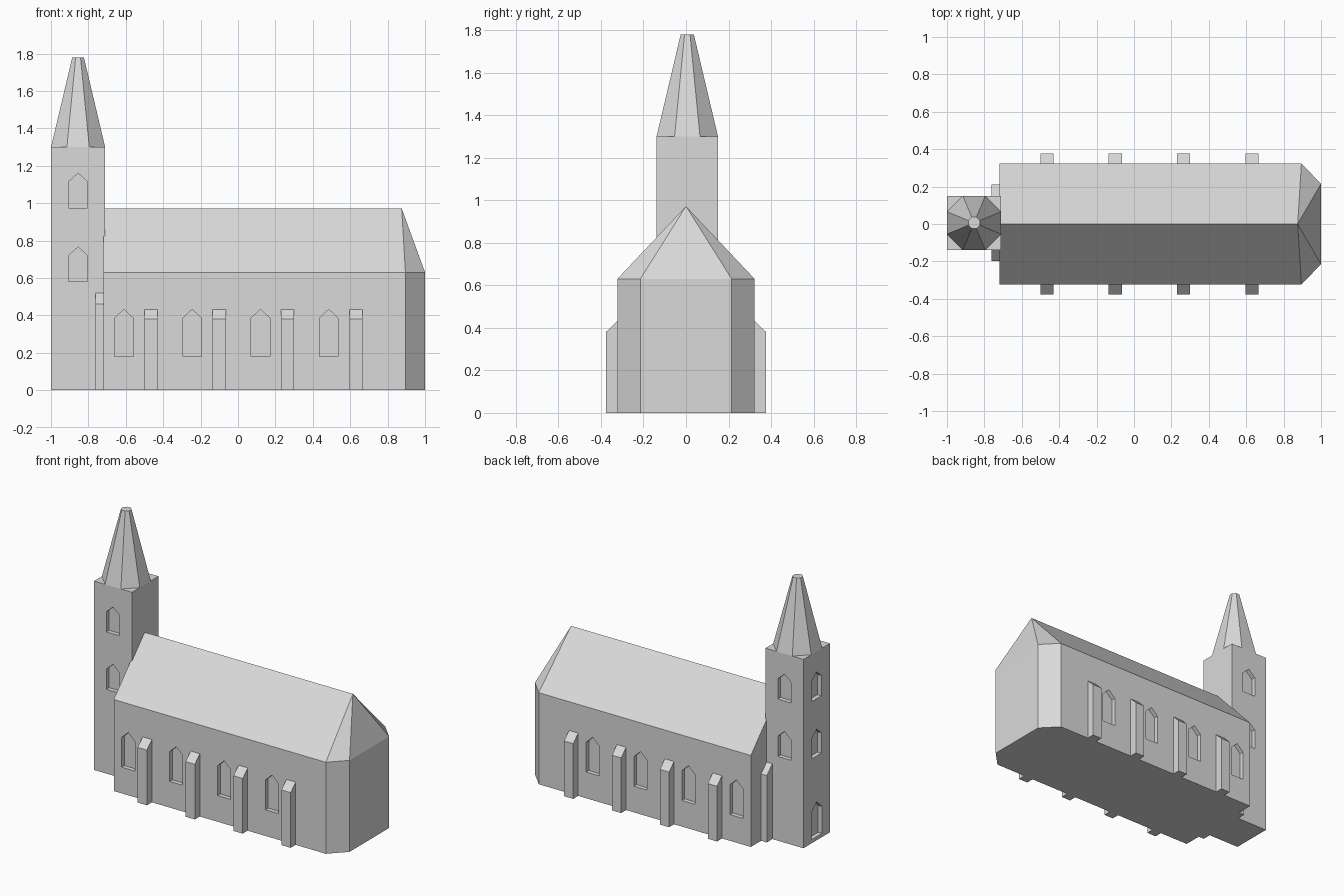
import bpy, bmesh, math
from mathutils import Matrix, Vector

if "Cube" in bpy.data.objects:
    bpy.data.objects.remove(bpy.data.objects["Cube"])

stone = bpy.data.materials.new("grey stone")
stone.diffuse_color = (0.7, 0.7, 0.7, 1)
stone.use_nodes = True
stone.node_tree.nodes["Principled BSDF"].inputs["Base Color"].default_value = stone.diffuse_color


def finish(bm, name):
    bmesh.ops.recalc_face_normals(bm, faces=bm.faces)
    me = bpy.data.meshes.new(name)
    bm.to_mesh(me)
    bm.free()
    me.materials.append(stone)
    ob = bpy.data.objects.new(name, me)
    bpy.context.collection.objects.link(ob)
    return ob


def extrude(bm, points, vec):
    """Extrude a closed outline along a vector into a solid."""
    a = [bm.verts.new(p) for p in points]
    b = [bm.verts.new(Vector(p) + Vector(vec)) for p in points]
    bm.faces.new(a)
    bm.faces.new(b[::-1])
    for i in range(len(a)):
        j = (i + 1) % len(a)
        bm.faces.new((a[i], a[j], b[j], b[i]))


def arch(bm, centre, along, inward, w, z0, z1, z2, depth=0.03):
    """Pointed opening sunk into a wall at the given centre."""
    outline = [(-w, z0), (w, z0), (w, z1), (0, z2), (-w, z1)]
    c, u, n = Vector(centre), Vector(along), Vector(inward)
    pts = [c + u * s + Vector((0, 0, z)) - n * 0.05 for s, z in outline]
    extrude(bm, pts, n * (0.05 + depth))


def carve(ob, bm):
    cutter = finish(bm, ob.name + "_cutter")
    cutter.hide_render = True
    mod = ob.modifiers.new("openings", 'BOOLEAN')
    mod.operation = 'DIFFERENCE'
    mod.solver = 'EXACT'
    mod.object = cutter
    bpy.context.view_layer.objects.active = ob
    bpy.ops.object.modifier_apply(modifier=mod.name)
    bpy.data.objects.remove(cutter)


# Nave: walls with a chamfered east end, closed by a hipped roof
W, X0, EAVE, RIDGE = 0.323, -0.72, 0.63, 0.972
plan = [(X0, -W), (0.895, -W), (1.0, -0.215), (1.0, 0.215), (0.895, W), (X0, W)]
bm = bmesh.new()
low = [bm.verts.new((x, y, 0)) for x, y in plan]
top = [bm.verts.new((x, y, EAVE)) for x, y in plan]
west = bm.verts.new((X0, 0, RIDGE))
east = bm.verts.new((0.875, 0, RIDGE))
bm.faces.new(low[::-1])
for i in range(5):
    bm.faces.new((low[i], low[i + 1], top[i + 1], top[i]))
bm.faces.new((low[5], low[0], top[0], west, top[5]))
bm.faces.new((top[0], top[1], east, west))
bm.faces.new((top[4], top[5], west, east))
for i in (1, 2, 3):
    bm.faces.new((top[i], top[i + 1], east))
nave = finish(bm, "nave")

# Nave windows
bm = bmesh.new()
for s in (-1, 1):
    for i in range(4):
        arch(bm, (-0.61 + 0.365 * i, s * W, 0), (1, 0, 0), (0, -s, 0),
             0.05, 0.18, 0.385, 0.432)
carve(nave, bm)

# Side buttresses with sloped tops
for s, side in ((-1, "south"), (1, "north")):
    for i in range(4):
        x = -0.5 + 0.365 * i
        bm = bmesh.new()
        extrude(bm, [(x, s * y, z) for y, z in
                     ((0.31, 0), (0.377, 0), (0.377, 0.38), (0.323, 0.432), (0.31, 0.432))],
                (0.07, 0, 0))
        finish(bm, f"{side}_buttress_{i + 1}")

# Tower
TX, TY, H, TOP = -0.855, 0.006, 0.1445, 1.30
bm = bmesh.new()
extrude(bm, [(TX + a * H, TY + b * H, 0) for a, b in ((-1, -1), (1, -1), (1, 1), (-1, 1))],
        (0, 0, TOP))
tower = finish(bm, "tower")

# Tower windows on three sides and the west door
bm = bmesh.new()
for n in (Vector((0, 1, 0)), Vector((0, -1, 0)), Vector((1, 0, 0))):
    centre = Vector((TX, TY, 0)) - n * H
    along = (n.y, -n.x, 0)
    for z in (0.58, 0.975):
        arch(bm, centre, along, n, 0.05, z, z + 0.14, z + 0.185)
arch(bm, (TX - H, TY, 0), (0, 1, 0), (1, 0, 0), 0.058, 0.025, 0.21, 0.265)
carve(tower, bm)

# Eight-sided spire with a blunt tip
k = 1 / math.cos(math.pi / 8)
bm = bmesh.new()
bmesh.ops.create_cone(
    bm, cap_ends=True, segments=8, radius1=H * k, radius2=0.031 * k, depth=0.48,
    matrix=Matrix.Translation((TX, TY, TOP + 0.24)) @ Matrix.Rotation(math.pi / 8, 4, 'Z'))
finish(bm, "spire")

# Small buttresses flanking the tower on the west wall
for s, side in ((-1, "south"), (1, "north")):
    bm = bmesh.new()
    extrude(bm, [(-0.763, TY + s * y, z) for y, z in
                 ((0.13, 0), (0.205, 0), (0.205, 0.46), (0.143, 0.52), (0.13, 0.52))],
            (0.055, 0, 0))
    finish(bm, f"west_{side}_buttress")
